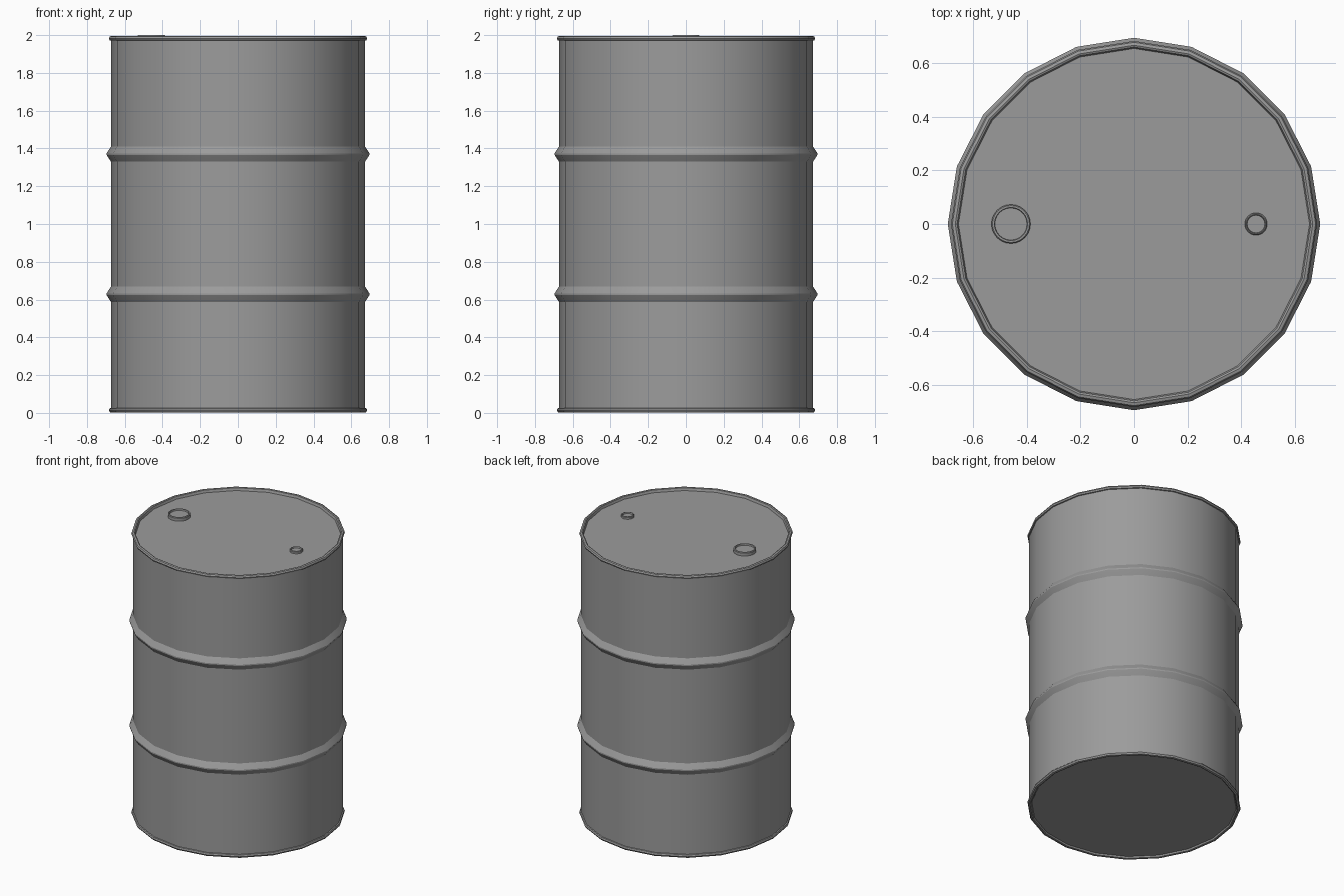
import bpy, bmesh
from math import cos, sin, pi

if "Cube" in bpy.data.objects:
    bpy.data.objects.remove(bpy.data.objects["Cube"])

# Dark grey paint
paint = bpy.data.materials.new("dark_grey")
paint.diffuse_color = (0.33, 0.33, 0.33, 1)
paint.use_nodes = True
paint.node_tree.nodes["Principled BSDF"].inputs["Base Color"].default_value = paint.diffuse_color


def lathe(name, profile, sides, x=0.0):
    """Spin an (r, z) profile from bottom to top, capping both ends."""
    bm = bmesh.new()
    rings = [[bm.verts.new((x + r * cos(2 * pi * i / sides),
                            r * sin(2 * pi * i / sides), z))
              for i in range(sides)] for r, z in profile]
    for a, b in zip(rings, rings[1:]):
        for i in range(sides):
            j = (i + 1) % sides
            bm.faces.new((a[i], a[j], b[j], b[i]))
    bm.faces.new(rings[0][::-1])
    bm.faces.new(rings[-1])
    mesh = bpy.data.meshes.new(name)
    bm.to_mesh(mesh)
    bm.free()
    mesh.materials.append(paint)
    ob = bpy.data.objects.new(name, mesh)
    bpy.context.collection.objects.link(ob)
    bpy.ops.object.select_all(action='DESELECT')
    ob.select_set(True)
    bpy.context.view_layer.objects.active = ob
    bpy.ops.object.shade_smooth_by_angle(angle=pi / 6)
    return ob


def rib(z):
    half = [(0.673, 0.04), (0.690, 0.014), (0.696, 0.004)]
    return [(r, z - h) for r, h in half] + [(r, z + h) for r, h in reversed(half)]


# Drum shell: slightly recessed base and lid, rolled rims, two swaged ribs
lower = [(0.656, 0.014), (0.661, 0.004), (0.668, 0.001), (0.679, 0.004),
         (0.684, 0.014), (0.680, 0.024), (0.673, 0.026)]
upper = [(r, 1.997 - z) for r, z in reversed(lower)]
upper[-1] = (0.656, 1.976)
lathe("drum_body", lower + rib(0.628) + rib(1.37) + upper, 20)


# Bung caps with a raised lip around a sunken plug
def bung(name, x, r, lip, top):
    lathe(name, [(r, 1.965), (r, top - 0.004), (r - 0.004, top),
                 (r - lip + 0.002, top), (r - lip, top - 0.010)], 24, x)


bung("large_bung", -0.46, 0.073, 0.013, 2.0)
bung("small_bung", 0.456, 0.042, 0.009, 1.992)
